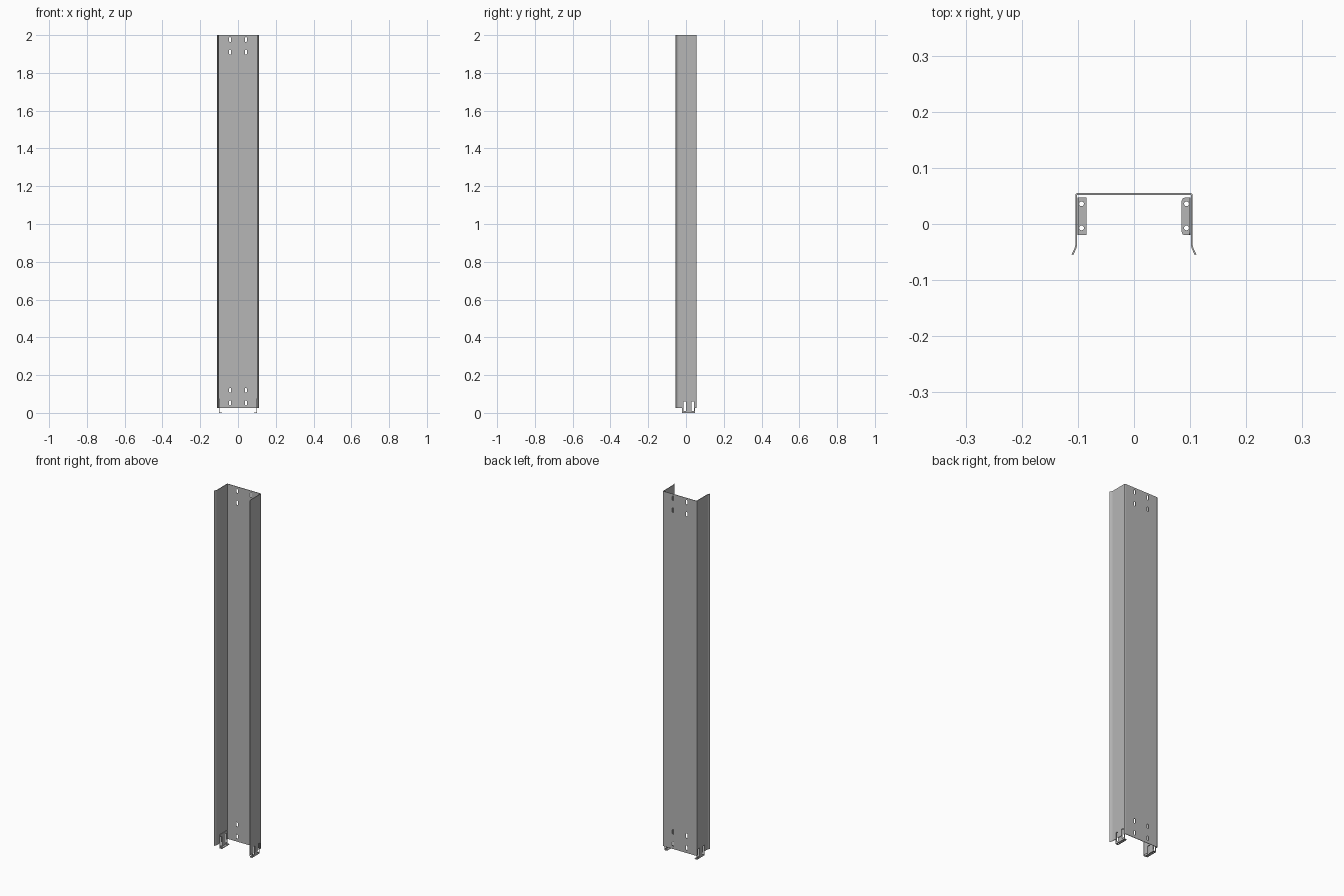
import bpy, bmesh, math

cube = bpy.data.objects.get("Cube")
if cube:
    bpy.data.objects.remove(cube, do_unlink=True)

THICK = 0.003
BASE, TOP = 0.025, 2.0

steel = bpy.data.materials.new("steel grey")
steel.use_nodes = True
GREY = (0.47, 0.47, 0.47, 1)
steel.diffuse_color = GREY
steel.node_tree.nodes["Principled BSDF"].inputs["Base Color"].default_value = GREY


def make_object(name, bm):
    mesh = bpy.data.meshes.new(name)
    bm.to_mesh(mesh)
    bm.free()
    mesh.materials.append(steel)
    obj = bpy.data.objects.new(name, mesh)
    bpy.context.collection.objects.link(obj)
    return obj


def folded_sheet(name, path, to_3d, bend):
    """Ribbon along a path, with rounded bends, thickened inwards."""
    bm = bmesh.new()
    rows = [[bm.verts.new(to_3d(p, end)) for p in path] for end in (0, 1)]
    for i in range(len(path) - 1):
        bm.faces.new((rows[0][i], rows[0][i + 1], rows[1][i + 1], rows[1][i]))
    folds = [e for e in bm.edges if len(e.link_faces) == 2]
    bmesh.ops.bevel(bm, geom=folds, offset=bend, segments=3, profile=0.5, affect='EDGES')
    obj = make_object(name, bm)
    solid = obj.modifiers.new("thickness", 'SOLIDIFY')
    solid.thickness = THICK
    solid.offset = -1
    solid.use_even_offset = True
    return obj


def add_slot(bm, centre, width, height, axis, radius):
    """Rounded rectangular cutter; height runs along z, or along y for a z axis."""
    depth = 0.02
    ring = []
    for k, (sx, sy) in enumerate(((1, 1), (-1, 1), (-1, -1), (1, -1))):
        for step in range(5):
            a = math.pi / 2 * (k + step / 4)
            ring.append((sx * (width / 2 - radius) + radius * math.cos(a),
                         sy * (height / 2 - radius) + radius * math.sin(a)))

    def place(u, v, w):
        offset = {'x': (w, u, v), 'y': (u, w, v), 'z': (u, v, w)}[axis]
        return [c + o for c, o in zip(centre, offset)]

    ends = [[bm.verts.new(place(u, v, w)) for u, v in ring] for w in (-depth / 2, depth / 2)]
    n = len(ring)
    bm.faces.new(ends[0][::-1])
    bm.faces.new(ends[1])
    for i in range(n):
        j = (i + 1) % n
        bm.faces.new((ends[0][i], ends[0][j], ends[1][j], ends[1][i]))


def cut(obj, cutter):
    mod = obj.modifiers.new("holes", 'BOOLEAN')
    mod.operation = 'DIFFERENCE'
    mod.solver = 'EXACT'
    mod.object = cutter


def finish_cutter(name, bm):
    bmesh.ops.recalc_face_normals(bm, faces=bm.faces)
    obj = make_object(name, bm)
    obj.hide_render = True
    obj.hide_viewport = True
    obj.display_type = 'WIRE'
    return obj


# Channel: back web, two side walls and flared front lips
half = [(0.1045, 0.055), (0.1045, -0.04), (0.111, -0.054)]
path = [(-x, y) for x, y in reversed(half)] + half
channel = folded_sheet("channel", path[::-1],
                       lambda p, end: (p[0], p[1], TOP if end else BASE), 0.004)

# Feet: angle brackets inside the side walls, with rounded foot plates
HOLE_Y = (-0.007, 0.036)
feet = []
for side, label in ((1, "left"), (-1, "right")):
    bm = bmesh.new()
    boxes = (("wall", 0.098, 0.101, 0.0, 0.075), ("plate", 0.085, 0.0985, 0.0, THICK))
    for kind, x0, x1, z0, z1 in boxes:
        made = bmesh.ops.create_cube(bm, size=1)["verts"]
        for v in made:
            v.co = (side * (x1 if v.co.x > 0 else x0),
                    0.047 if v.co.y > 0 else -0.02,
                    z1 if v.co.z > 0 else z0)
        # Round the free corners of each leg
        edges = {e for v in made for e in v.link_edges}
        if kind == "plate":
            corners = [e for e in edges if all(abs(v.co.x) < 0.09 for v in e.verts)
                       and abs(e.verts[0].co.z - e.verts[1].co.z) > 0.001]
        else:
            corners = [e for e in edges if all(v.co.z > 0.05 for v in e.verts)
                       and abs(e.verts[0].co.x - e.verts[1].co.x) > 0.001]
        bmesh.ops.bevel(bm, geom=corners, offset=0.006, segments=4, profile=0.5, affect='EDGES')
    bmesh.ops.recalc_face_normals(bm, faces=bm.faces)
    feet.append(make_object(label + "_foot_bracket", bm))

# Tall side slots through walls and brackets
bm = bmesh.new()
for x in (-0.101, 0.101):
    for y in HOLE_Y:
        add_slot(bm, (x, y, 0.035), 0.014, 0.05, 'x', 0.003)
side_cutter = finish_cutter("side_slot_cutter", bm)

# Oval bolt slots in the back web
bm = bmesh.new()
for x in (-0.042, 0.042):
    for z in (0.053, 0.12, 1.91, 1.976):
        add_slot(bm, (x, 0.0535, z), 0.01, 0.026, 'y', 0.0049)
web_cutter = finish_cutter("web_slot_cutter", bm)

# Round anchor holes in the foot plates
bm = bmesh.new()
for x in (-0.0935, 0.0935):
    for y in HOLE_Y:
        add_slot(bm, (x, y, 0.0), 0.0085, 0.0085, 'z', 0.0042)
anchor_cutter = finish_cutter("anchor_hole_cutter", bm)

cut(channel, side_cutter)
cut(channel, web_cutter)
for foot in feet:
    mod_self = foot.modifiers.new("join legs", 'BOOLEAN')
    mod_self.operation = 'DIFFERENCE'
    mod_self.solver = 'EXACT'
    mod_self.use_self = True
    mod_self.object = side_cutter
    cut(foot, anchor_cutter)
